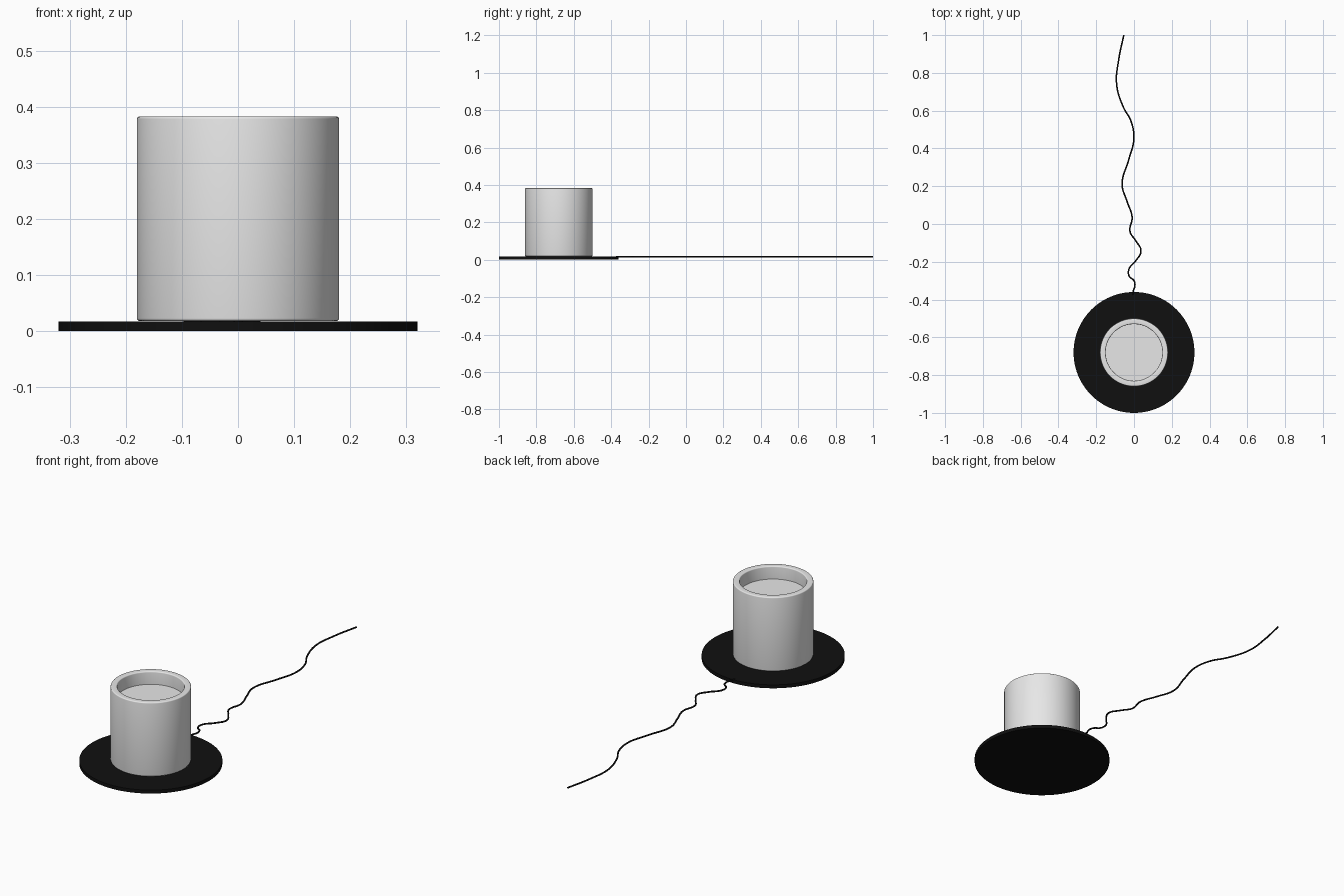
import bpy, math

if "Cube" in bpy.data.objects:
    bpy.data.objects.remove(bpy.data.objects["Cube"])

CY = -0.68  # centre of the plate and cup


def material(name, rgb):
    m = bpy.data.materials.new(name)
    m.diffuse_color = (*rgb, 1)
    m.use_nodes = True
    m.node_tree.nodes["Principled BSDF"].inputs["Base Color"].default_value = m.diffuse_color
    return m


light = material("light grey", (0.8, 0.8, 0.8))
black = material("black", (0.005, 0.005, 0.005))


def lathe(name, profile, mat, n=96):
    """Spin an (r, z) profile that starts and ends on the axis."""
    verts, faces, rings = [], [], []
    for r, z in profile:
        start = len(verts)
        count = 1 if r == 0 else n
        for i in range(count):
            a = 2 * math.pi * i / n
            verts.append((r * math.cos(a), r * math.sin(a), z))
        rings.append((start, count))
    for (a, ca), (b, cb) in zip(rings, rings[1:]):
        for i in range(n):
            j = (i + 1) % n
            if ca == 1:
                faces.append((a, b + j, b + i))
            elif cb == 1:
                faces.append((a + i, a + j, b))
            else:
                faces.append((a + i, a + j, b + j, b + i))
    me = bpy.data.meshes.new(name)
    me.from_pydata(verts, [], faces)
    me.materials.append(mat)
    ob = bpy.data.objects.new(name, me)
    ob.location.y = CY
    bpy.context.collection.objects.link(ob)
    bpy.ops.object.select_all(action='DESELECT')
    ob.select_set(True)
    bpy.context.view_layer.objects.active = ob
    bpy.ops.object.shade_smooth_by_angle(angle=math.radians(35))
    return ob


def arc(r, z, rad, a0, a1, steps=4):
    """Rounded profile corner, angles in degrees."""
    out = []
    for k in range(steps + 1):
        a = math.radians(a0 + (a1 - a0) * k / steps)
        out.append((r + rad * math.cos(a), z + rad * math.sin(a)))
    return out


# Flat round warming plate
lathe("warming_plate", [(0, 0), (0.32, 0), (0.32, 0.017), (0, 0.017)], black)

# Cup with rounded rim and recessed fill surface
b = 0.005
lathe("cup", [(0, 0.018)]
      + arc(0.18 - b, 0.018 + b, b, -90, 0)
      + arc(0.18 - b, 0.383 - b, b, 0, 90)
      + arc(0.15 + b, 0.383 - b, b, 90, 180)
      + [(0.15, 0.32), (0, 0.32)], light)

# Wavy power cable lying behind the plate
path = [(-0.003, -0.375), (-0.004, -0.355), (0.005, -0.328), (0.0, -0.30),
        (-0.025, -0.277), (-0.027, -0.24), (0.008, -0.196), (0.037, -0.143),
        (0.008, -0.087), (-0.021, -0.04), (-0.01, 0.037), (-0.037, 0.12),
        (-0.063, 0.21), (-0.028, 0.34), (-0.001, 0.45), (-0.016, 0.545),
        (-0.057, 0.62), (-0.092, 0.74), (-0.081, 0.87), (-0.054, 1.0)]
cu = bpy.data.curves.new("power_cable", 'CURVE')
cu.dimensions = '3D'
cu.bevel_depth = 0.004
cu.bevel_resolution = 3
cu.resolution_u = 8
cu.use_fill_caps = True
sp = cu.splines.new('BEZIER')
sp.bezier_points.add(len(path) - 1)
for p, (x, y) in zip(sp.bezier_points, path):
    p.co = (x, y, 0.016)
    p.handle_left_type = p.handle_right_type = 'AUTO'
cu.materials.append(black)
bpy.context.collection.objects.link(bpy.data.objects.new("power_cable", cu))
